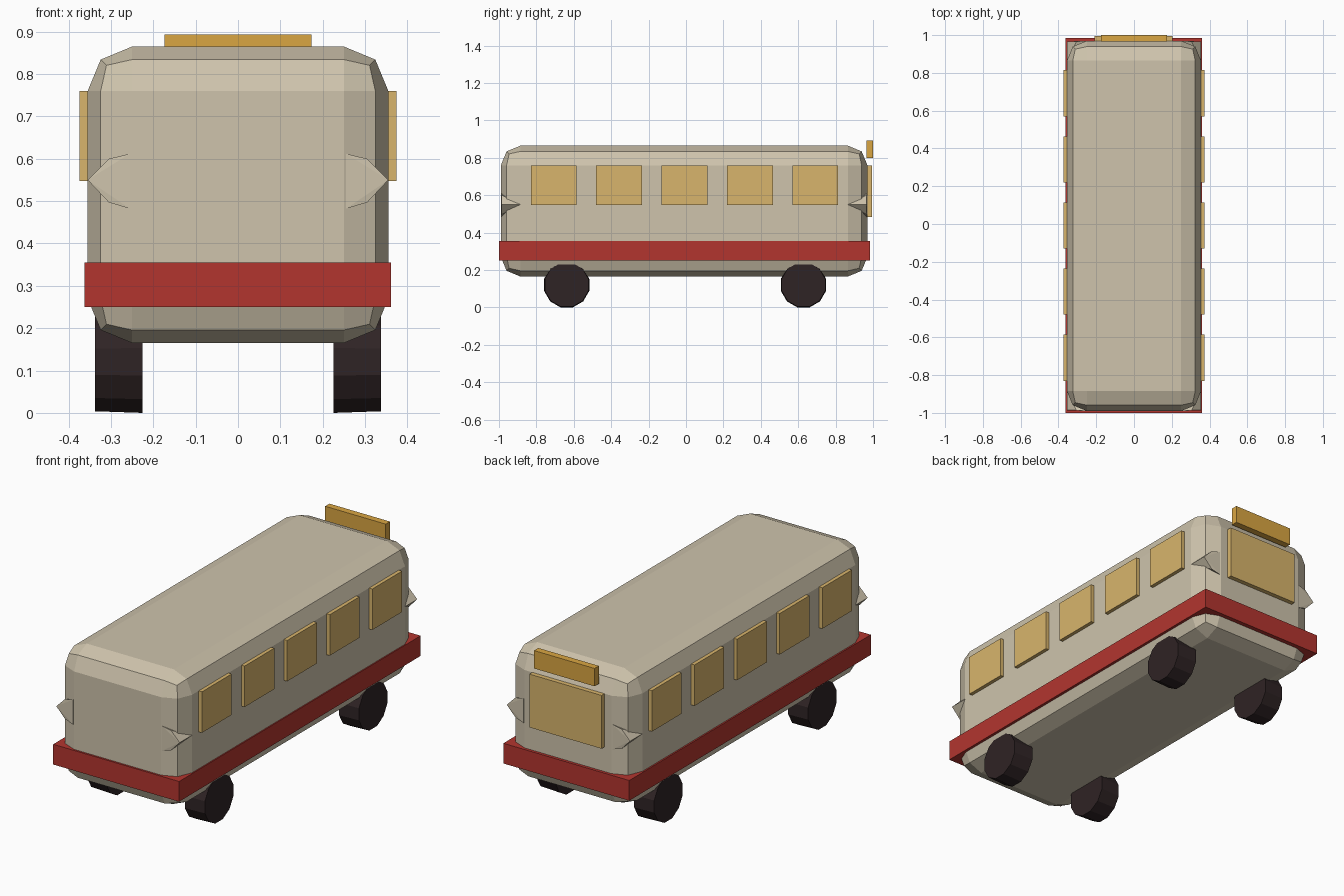
import bpy, bmesh, math
from mathutils import Matrix, Vector

if "Cube" in bpy.data.objects:
    bpy.data.objects.remove(bpy.data.objects["Cube"])


def material(name, rgb):
    m = bpy.data.materials.new(name)
    m.diffuse_color = (*rgb, 1)
    m.use_nodes = True
    m.node_tree.nodes["Principled BSDF"].inputs["Base Color"].default_value = m.diffuse_color
    return m


CREAM = material("cream paint", (0.62, 0.55, 0.415))
RED = material("red trim", (0.45, 0.036, 0.028))
GLASS = material("amber glass", (0.69, 0.46, 0.15))
SIGN = material("orange sign", (0.70, 0.38, 0.055))
TYRE = material("dark rubber", (0.028, 0.017, 0.018))


def finish(bm, name, mat):
    bmesh.ops.recalc_face_normals(bm, faces=bm.faces[:])
    me = bpy.data.meshes.new(name)
    bm.to_mesh(me)
    bm.free()
    me.materials.append(mat)
    ob = bpy.data.objects.new(name, me)
    bpy.context.collection.objects.link(ob)
    return ob


def box(name, lo, hi, mat, bevel=0):
    lo, hi = Vector(lo), Vector(hi)
    bm = bmesh.new()
    bmesh.ops.create_cube(bm, size=1)
    for v in bm.verts:
        v.co = (lo + hi) / 2 + v.co * (hi - lo)
    if bevel:
        bmesh.ops.bevel(bm, geom=bm.edges[:], offset=bevel, segments=2,
                        profile=0.5, affect='EDGES')
    return finish(bm, name, mat)


# Rounded coach body and square red belt
box("body", (-0.355, -0.99, 0.165), (0.355, 0.97, 0.865), CREAM, bevel=0.105)
box("belt", (-0.363, -1.0, 0.25), (0.361, 0.985, 0.355), RED)

# Pointed corner fins at waist height
for sx in (-1, 1):
    for end, y in ((-1, -0.99), (1, 0.97)):
        pts = [(0.355, 0.11, 0.55), (0.355, 0.004, 0.55),
               (0.305, 0.004, 0.60), (0.305, 0.004, 0.497),
               (0.255, 0.0, 0.612), (0.255, 0.0, 0.482),
               (0.25, 0.08, 0.55)]
        bm = bmesh.new()
        for px, d, z in pts:
            bm.verts.new((sx * px, y - end * d, z))
        bmesh.ops.convex_hull(bm, input=bm.verts[:])
        finish(bm, "corner_fin", CREAM)

# Five windows on each side
for sx in (-1, 1):
    for i in range(5):
        y = -0.708 + 0.35 * i
        xs = sorted((sx * 0.35, sx * 0.374))
        box("side_window", (xs[0], y - 0.122, 0.547),
            (xs[1], y + 0.122, 0.76), GLASS)

# Rear window and sign board above it
box("rear_window", (-0.21, 0.96, 0.483), (0.205, 0.994, 0.76), GLASS)
box("rear_sign", (-0.174, 0.965, 0.80), (0.174, 1.0, 0.893), SIGN)

# Wheels
for sx in (-1, 1):
    for y in (-0.638, 0.628):
        bm = bmesh.new()
        bmesh.ops.create_cone(bm, cap_ends=True, segments=12,
                              radius1=0.125, radius2=0.121, depth=0.112,
                              matrix=Matrix.Translation((sx * 0.282, y, 0.123))
                              @ Matrix.Rotation(sx * math.pi / 2, 4, 'Y')
                              @ Matrix.Rotation(math.pi / 12, 4, 'Z'))
        low = min(v.co.z for v in bm.verts)
        bmesh.ops.translate(bm, verts=bm.verts[:], vec=(0, 0, -low))
        finish(bm, "wheel", TYRE)
